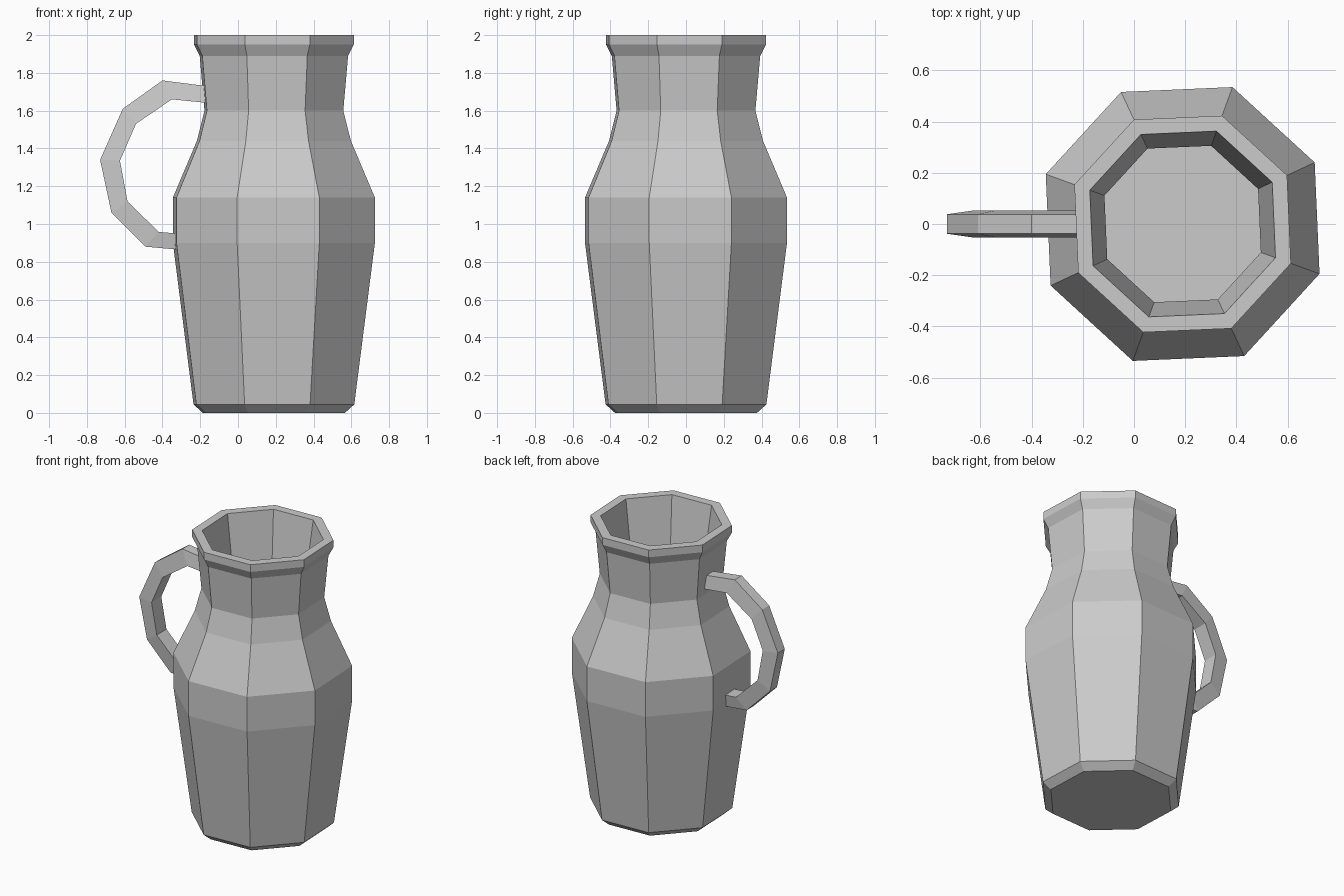
import bpy
import bmesh
from math import sin, cos, radians
from mathutils import Vector

cube = bpy.data.objects.get("Cube")
if cube:
    bpy.data.objects.remove(cube, do_unlink=True)

SIDES = 8
TURN = 25          # degrees to the first corner
CENTRE_X = 0.19

clay = bpy.data.materials.new("light_grey")
clay.use_nodes = True
GREY = (0.6, 0.6, 0.6, 1)
clay.diffuse_color = GREY
clay.node_tree.nodes["Principled BSDF"].inputs["Base Color"].default_value = GREY


def skin_rings(name, rings):
    """Join a sequence of equal rings with quads and cap both ends."""
    bm = bmesh.new()
    loops = [[bm.verts.new(p) for p in ring] for ring in rings]
    n = len(loops[0])
    for a, b in zip(loops, loops[1:]):
        for i in range(n):
            j = (i + 1) % n
            bm.faces.new((a[i], a[j], b[j], b[i]))
    bm.faces.new(loops[0])
    bm.faces.new(loops[-1])
    bmesh.ops.recalc_face_normals(bm, faces=bm.faces)
    mesh = bpy.data.meshes.new(name)
    bm.to_mesh(mesh)
    bm.free()
    mesh.materials.append(clay)
    obj = bpy.data.objects.new(name, mesh)
    bpy.context.collection.objects.link(obj)
    return obj


def octagon(radius, z):
    angles = [radians(TURN + 360 * i / SIDES) for i in range(SIDES)]
    return [Vector((CENTRE_X + radius * cos(a), radius * sin(a), z)) for a in angles]


# Jug body: outside from base to rim, then down the inside to the floor
outside = [(0.40, 0), (0.453, 0.045), (0.569, 0.90), (0.569, 1.14),
           (0.434, 1.44), (0.391, 1.60), (0.418, 1.89), (0.45, 1.95), (0.45, 2.0)]
inside = [(0.386, 2.0), (0.325, 1.60), (0.37, 1.42), (0.505, 1.12),
          (0.505, 0.90), (0.39, 0.07)]
skin_rings("jug_body", [octagon(r, z) for r, z in outside + inside])

# Handle: bent bar, slightly narrower along its outer edge
outer_edge = [(-0.15, 1.728), (-0.40, 1.76), (-0.61, 1.61), (-0.73, 1.34),
              (-0.67, 1.06), (-0.49, 0.88), (-0.30, 0.863)]
inner_edge = [(-0.15, 1.64), (-0.35, 1.66), (-0.54, 1.53), (-0.625, 1.335),
              (-0.585, 1.12), (-0.42, 0.958), (-0.30, 0.948)]


def bar_section(outer, inner):
    (ox, oz), (ix, iz) = outer, inner
    return [Vector((ox, -0.038, oz)), Vector((ox, 0.038, oz)),
            Vector((ix, 0.053, iz)), Vector((ix, -0.053, iz))]


skin_rings("handle", [bar_section(o, i) for o, i in zip(outer_edge, inner_edge)])
